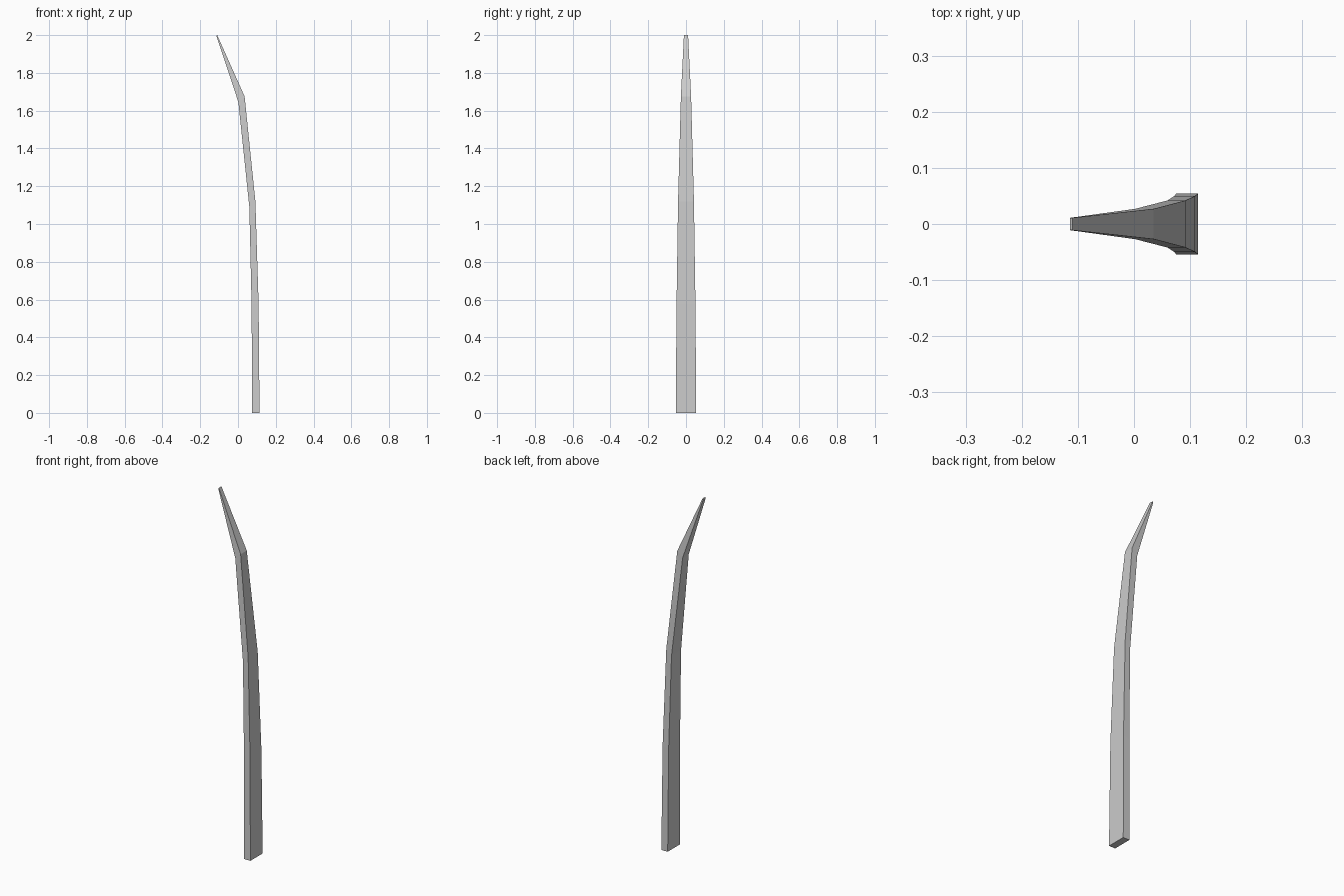
import bpy, bmesh

if "Cube" in bpy.data.objects:
    bpy.data.objects.remove(bpy.data.objects["Cube"])

# Cross-sections from base to tip:
# inner edge (x, z), outer edge (x, z), half width in y
SECTIONS = [
    ((0.075, 0.000), (0.114, 0.000), 0.054),
    ((0.072, 0.570), (0.109, 0.580), 0.050),
    ((0.060, 1.090), (0.092, 1.120), 0.042),
    ((0.002, 1.645), (0.035, 1.675), 0.027),
    ((-0.114, 1.995), (-0.110, 2.000), 0.011),
]


def loft(name, sections):
    bm = bmesh.new()
    rings = []
    for (xi, zi), (xo, zo), w in sections:
        corners = [(xi, -w, zi), (xo, -w, zo), (xo, w, zo), (xi, w, zi)]
        rings.append([bm.verts.new(c) for c in corners])
    for a, b in zip(rings, rings[1:]):
        for i in range(4):
            j = (i + 1) % 4
            bm.faces.new((a[i], a[j], b[j], b[i]))
    bm.faces.new(rings[0][::-1])
    bm.faces.new(rings[-1])
    bmesh.ops.recalc_face_normals(bm, faces=bm.faces)
    mesh = bpy.data.meshes.new(name)
    bm.to_mesh(mesh)
    bm.free()
    obj = bpy.data.objects.new(name, mesh)
    bpy.context.collection.objects.link(obj)
    return obj


# Tapered, bent four-sided blade
loft("curved_blade", SECTIONS)
